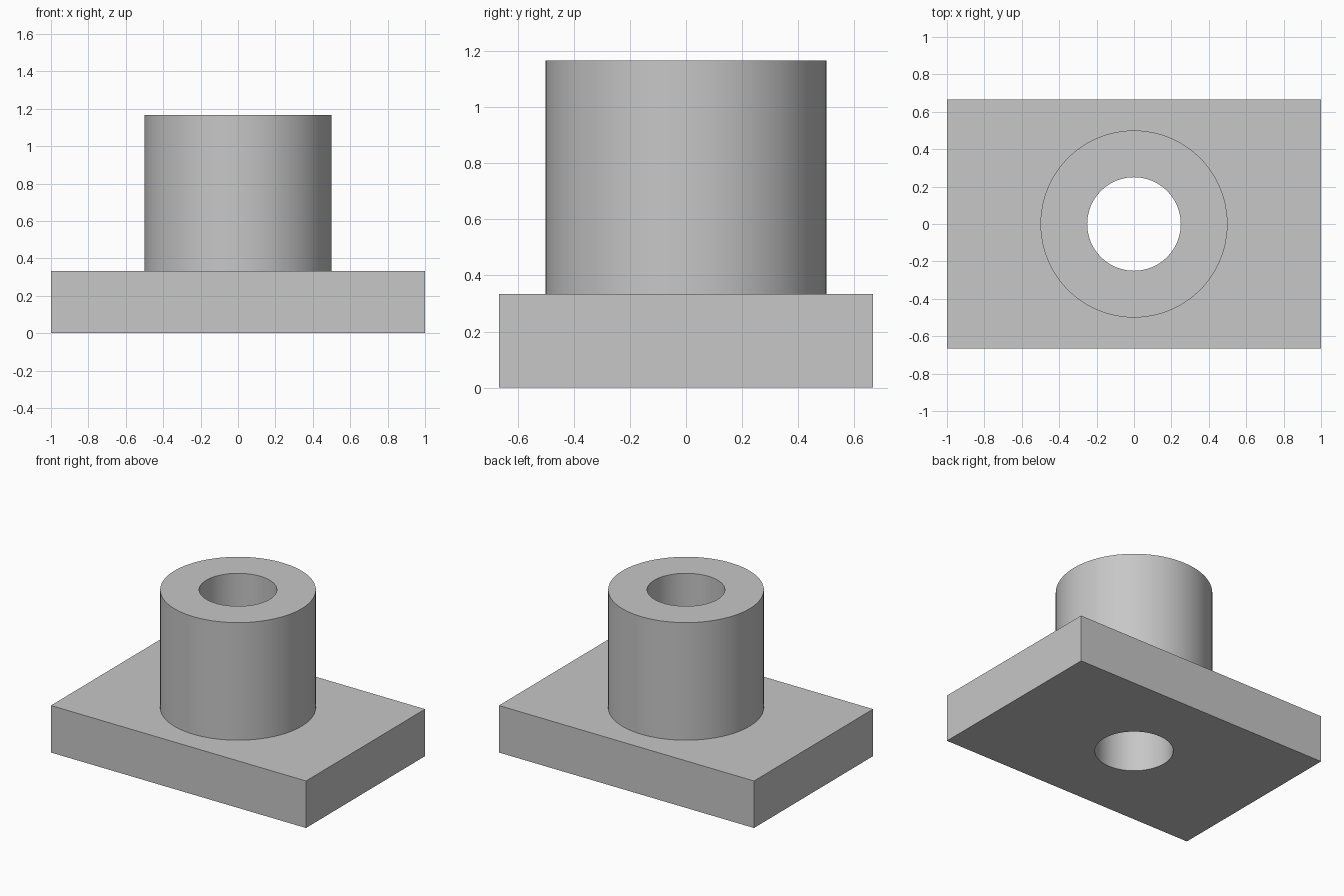
import bpy
import math

cube = bpy.data.objects.get("Cube")
if cube:
    bpy.data.objects.remove(cube, do_unlink=True)

LENGTH, WIDTH, THICKNESS = 2.0, 4 / 3, 1 / 3
HEIGHT = 7 / 6
BOSS_RADIUS, BORE_RADIUS = 0.5, 0.25
SEGMENTS = 96

grey = bpy.data.materials.new("light grey")
grey.use_nodes = True
colour = (0.57, 0.57, 0.57, 1.0)
grey.diffuse_color = colour
grey.node_tree.nodes["Principled BSDF"].inputs["Base Color"].default_value = colour


def cylinder(name, radius, bottom, top):
    bpy.ops.mesh.primitive_cylinder_add(
        vertices=SEGMENTS, radius=radius, depth=top - bottom,
        location=(0, 0, (bottom + top) / 2))
    obj = bpy.context.object
    obj.name = name
    obj.data.materials.append(grey)
    return obj


def combine(target, tool, operation):
    mod = target.modifiers.new(operation.title(), "BOOLEAN")
    mod.operation = operation
    mod.solver = "EXACT"
    mod.object = tool
    bpy.context.view_layer.objects.active = target
    bpy.ops.object.modifier_apply(modifier=mod.name)
    bpy.data.objects.remove(tool, do_unlink=True)


# Rectangular base plate
bpy.ops.mesh.primitive_cube_add(size=1, location=(0, 0, THICKNESS / 2))
base = bpy.context.object
base.name = "flanged_bushing"
base.scale = (LENGTH, WIDTH, THICKNESS)
bpy.ops.object.transform_apply(location=True, rotation=False, scale=True)
base.data.materials.append(grey)

# Round boss, sunk into the plate so both become one solid
combine(base, cylinder("boss", BOSS_RADIUS, THICKNESS / 2, HEIGHT), "UNION")

# Bore through the full height
combine(base, cylinder("bore_cutter", BORE_RADIUS, -0.1, HEIGHT + 0.1), "DIFFERENCE")

# Smooth round walls with sharp rims
bpy.ops.object.select_all(action="DESELECT")
base.select_set(True)
bpy.context.view_layer.objects.active = base
bpy.ops.object.shade_smooth_by_angle(angle=math.radians(30))
